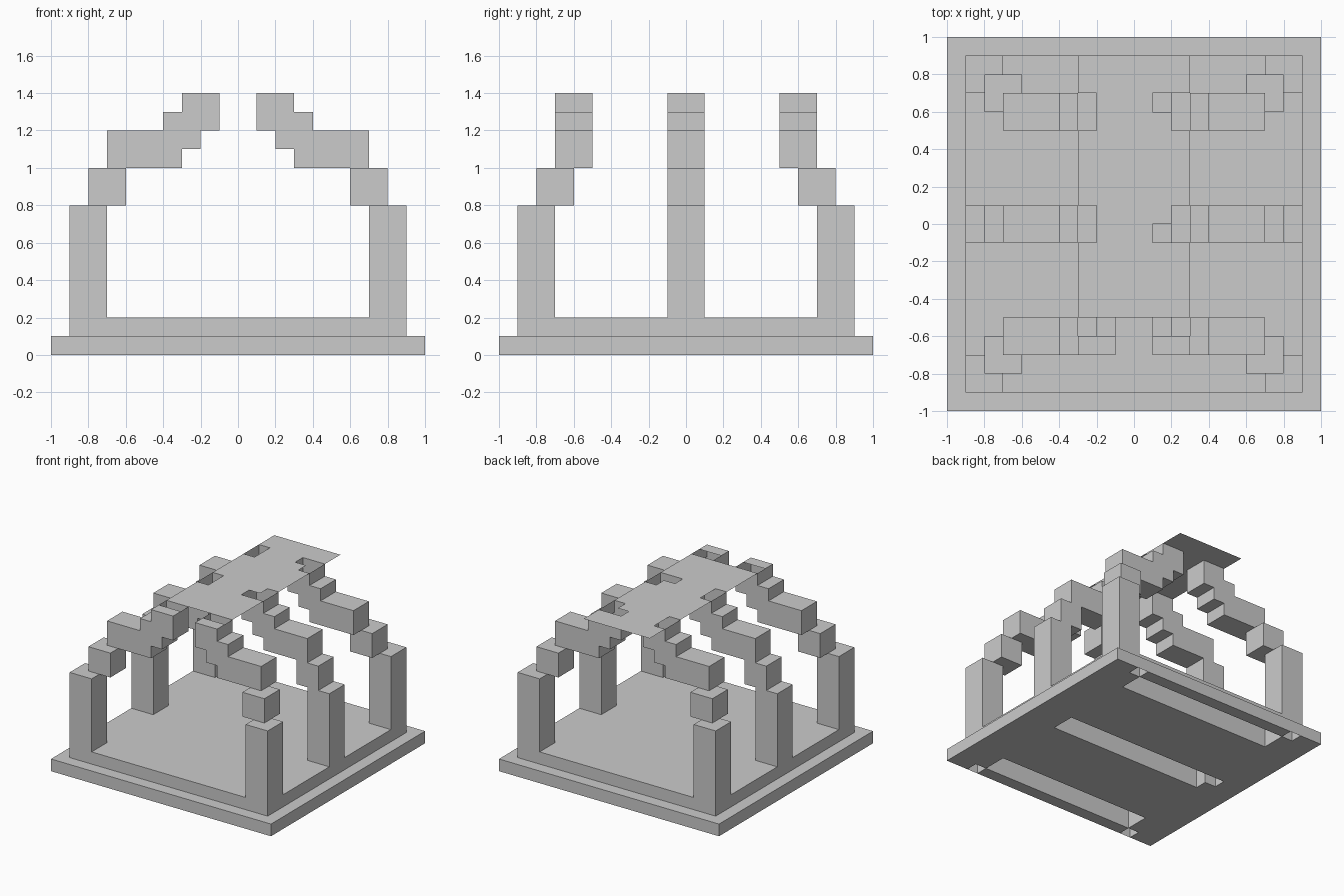
import bpy
import bmesh

if "Cube" in bpy.data.objects:
    bpy.data.objects.remove(bpy.data.objects["Cube"], do_unlink=True)

# One plain stone grey for everything
stone = bpy.data.materials.new("stone_grey")
stone.use_nodes = True
GREY = (0.6, 0.6, 0.6, 1)
stone.diffuse_color = GREY
stone.node_tree.nodes["Principled BSDF"].inputs["Base Color"].default_value = GREY


def finish(name, bm, recalc=True):
    if recalc:
        bmesh.ops.recalc_face_normals(bm, faces=bm.faces)
    mesh = bpy.data.meshes.new(name)
    bm.to_mesh(mesh)
    bm.free()
    mesh.materials.append(stone)
    obj = bpy.data.objects.new(name, mesh)
    bpy.context.collection.objects.link(obj)
    return obj


def prism(name, outline, low, high, axis="z", caps=True):
    """Extrude an outline along z (x, y points) or along y (x, z points)."""
    def point(p, d):
        return (p[0], p[1], d) if axis == "z" else (p[0], d, p[1])
    bm = bmesh.new()
    a = [bm.verts.new(point(p, low)) for p in outline]
    b = [bm.verts.new(point(p, high)) for p in outline]
    n = len(outline)
    for i in range(n):
        j = (i + 1) % n
        bm.faces.new((a[i], a[j], b[j], b[i]))
    if caps:
        bm.faces.new(a[::-1])
        bm.faces.new(b)
    bmesh.ops.recalc_face_normals(bm, faces=bm.faces)
    return bm


def rect(x0, x1, y0, y1):
    return [(x0, y0), (x1, y0), (x1, y1), (x0, y1)]


def box(name, x0, x1, y0, y1, z0, z1, caps=True):
    return finish(name, prism(name, rect(x0, x1, y0, y1), z0, z1, caps=caps))


def sheet(name, bounds, z, holes, up=True):
    """Flat plane on a 0.1 grid with rectangular holes left out."""
    x0, x1, y0, y1 = (round(v * 10) for v in bounds)
    bm = bmesh.new()
    for i in range(x0, x1):
        for j in range(y0, y1):
            cx, cy = (i + 0.5) / 10, (j + 0.5) / 10
            if any(a < cx < b and c < cy < d for a, b, c, d in holes):
                continue
            loop = rect(i / 10, (i + 1) / 10, j / 10, (j + 1) / 10)
            bm.faces.new([bm.verts.new((x, y, z)) for x, y in (loop if up else loop[::-1])])
    bmesh.ops.remove_doubles(bm, verts=bm.verts, dist=0.001)
    bmesh.ops.dissolve_limit(bm, angle_limit=0.01, verts=bm.verts, edges=bm.edges)
    return finish(name, bm, recalc=False)


# Stepped base: rim, raised floor and the underside with its recesses
box("base_sides", -1, 1, -1, 1, 0, 0.1, caps=False)
sheet("base_rim_top", (-1, 1, -1, 1), 0.1,
      [(-0.9, 0.9, -0.9, 0.9)] + [])
box("floor_sides", -0.9, 0.9, -0.9, 0.9, 0.1, 0.2, caps=False)
sheet("floor_top", (-0.9, 0.9, -0.9, 0.9), 0.2, [])

recesses = []
for s in (-1, 1):
    y0, y1 = sorted((0.7 * s, 0.9 * s))
    recesses.append((-0.7, 0.7, y0, y1))
    box("long_recess", *recesses[-1], 0, 0.2, caps=False)
    for t in (-1, 1):
        x0, x1 = sorted((0.7 * t, 0.8 * t))
        y0, y1 = sorted((0.9 * s, s))
        recesses.append((x0, x1, y0, y1))
        box("rim_recess", *recesses[-1], 0, 0.1, caps=False)
recesses += [(-0.7, 0.7, -0.1, 0.1), (-0.8, -0.7, 0, 0.1)]
middle = [(0.7, -0.1), (0.7, 0.1), (-0.8, 0.1), (-0.8, 0), (-0.7, 0), (-0.7, -0.1)]
finish("middle_recess", prism("middle_recess", middle, 0, 0.2, caps=False))
sheet("base_underside", (-1, 1, -1, 1), 0, recesses, up=False)

# Stepped rib profile in x and z, inner end open at the top
RIB = [(0.7, 1), (0.7, 1.2), (0.4, 1.2), (0.4, 1.3), (0.3, 1.3), (0.3, 1.4),
       (0.1, 1.4), (0.1, 1.2), (0.2, 1.2), (0.2, 1.1), (0.3, 1.1), (0.3, 1)]

# Six posts, each with an offset block and a stepped rib leaning inward
for side, sx in (("left", 1), ("right", -1)):
    for row, sy in (("front", -1), ("middle", 0), ("back", 1)):
        label = side + "_" + row
        for part, c, z0, z1 in (("post", 0.8, 0.2, 0.8), ("shoulder", 0.7, 0.8, 1)):
            x, y = c * sx, c * sy
            box(label + "_" + part, x - 0.1, x + 0.1, y - 0.1, y + 0.1, z0, z1)
        y = 0.6 * sy
        rib = prism("rib", [(sx * px, pz) for px, pz in RIB], y - 0.1, y + 0.1, axis="y")
        top = [f for f in rib.faces if f.calc_center_median().z > 1.39]
        bmesh.ops.delete(rib, geom=top, context="FACES_ONLY")
        finish(label + "_rib", rib, recalc=False)
    x0, x1 = sorted((0.1 * sx, 0.3 * sx))
    sheet(side + "_front_rib_cap", (x0, x1, -0.7, -0.6), 1.4, [])

# Thin roof sheet with openings over the rib ends
openings = [(-0.3, -0.2, 0.5, 0.7), (-0.3, -0.2, -0.1, 0.1),
            (0.2, 0.3, 0.5, 0.7), (0.1, 0.2, 0.6, 0.7),
            (0.2, 0.3, -0.1, 0.1), (0.1, 0.2, -0.1, 0)]
sheet("roof_sheet", (-0.3, 0.3, -0.5, 0.9), 1.4, openings)
